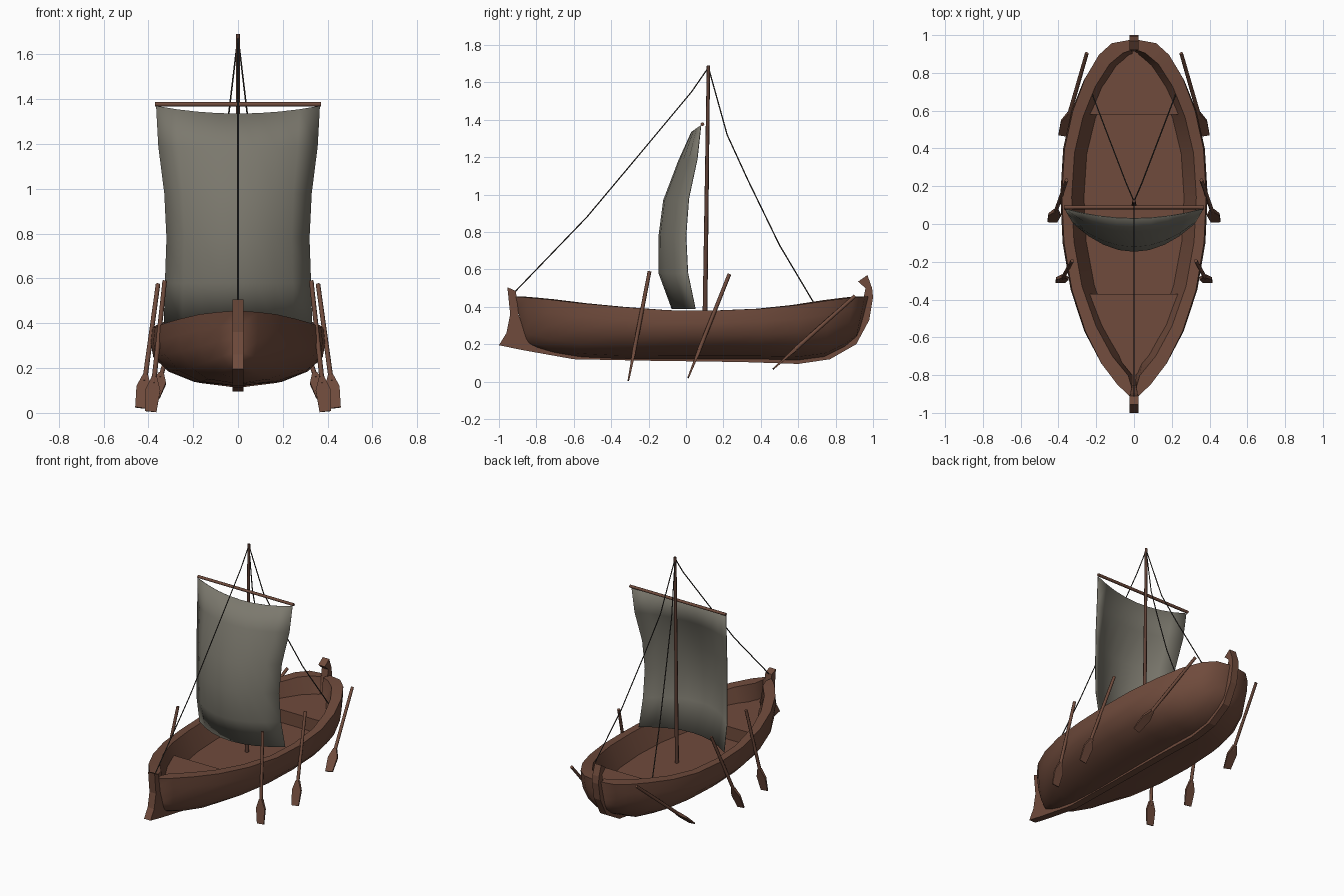
import bpy, bmesh, math
from mathutils import Vector

if "Cube" in bpy.data.objects:
    bpy.data.objects.remove(bpy.data.objects["Cube"])


def material(name, rgb):
    m = bpy.data.materials.new(name)
    m.diffuse_color = (*rgb, 1)
    m.use_nodes = True
    m.node_tree.nodes["Principled BSDF"].inputs["Base Color"].default_value = m.diffuse_color
    return m


WOOD = material("wood", (0.16, 0.07, 0.045))
DARK = material("dark_wood", (0.11, 0.05, 0.035))
CANVAS = material("canvas", (0.2, 0.19, 0.155))
ROPE = material("rope", (0.04, 0.035, 0.03))


def loft(name, rings, mat, closed=True, caps=True, smooth=None):
    """Skin a list of equal-length point rings."""
    bm = bmesh.new()
    rows = [[bm.verts.new(p) for p in r] for r in rings]
    n = len(rows[0])
    for a, b in zip(rows, rows[1:]):
        for i in range(n if closed else n - 1):
            j = (i + 1) % n
            bm.faces.new((a[i], a[j], b[j], b[i]))
    if caps:
        bm.faces.new(rows[0])
        bm.faces.new(rows[-1])
    bmesh.ops.recalc_face_normals(bm, faces=bm.faces)
    me = bpy.data.meshes.new(name)
    bm.to_mesh(me)
    bm.free()
    me.materials.append(mat)
    ob = bpy.data.objects.new(name, me)
    bpy.context.collection.objects.link(ob)
    if smooth:
        bpy.ops.object.select_all(action='DESELECT')
        ob.select_set(True)
        bpy.context.view_layer.objects.active = ob
        bpy.ops.object.shade_smooth_by_angle(angle=math.radians(smooth))
    return ob


def rod(name, points, r0, r1, mat, sides=8):
    """Round rod along a path, tapering from r0 to r1."""
    pts = [Vector(p) for p in points]
    d = (pts[-1] - pts[0]).normalized()
    u = d.orthogonal().normalized()
    v = d.cross(u)
    rings = []
    for k, p in enumerate(pts):
        r = r0 + (r1 - r0) * k / (len(pts) - 1)
        angles = [2 * math.pi * i / sides for i in range(sides)]
        rings.append([p + u * r * math.cos(a) + v * r * math.sin(a) for a in angles])
    return loft(name, rings, mat, smooth=50)


# Hull stations: keel y, keel z, sheer y, sheer z, half width
stations = [
    (-.86, .21, -.915, .455, .02), (-.82, .185, -.85, .45, .09),
    (-.72, .155, -.74, .44, .175), (-.57, .13, -.57, .42, .262),
    (-.35, .12, -.35, .40, .335), (-.1, .12, -.1, .382, .378),
    (.15, .12, .15, .38, .39), (.4, .118, .4, .39, .375),
    (.6, .112, .6, .41, .33), (.74, .13, .77, .435, .265),
    (.85, .185, .895, .45, .19), (.91, .235, .957, .455, .12),
    (.93, .275, .975, .455, .02)]
section = [(0, 0), (.5, .07), (.8, .25), (.97, .5), (1, .75), (.98, 1)]
FLOOR, DECK = .25, .34


def hull_ring(yk, zk, ys, zs, w):
    half = [(w * u, yk + (ys - yk) * v, zk + (zs - zk) * v) for u, v in section]
    rim = max(w - .06, .012)
    half.append((rim, ys * .945, zs))
    half.append((max(w - .125, .006), ys * .93, max(FLOOR, zk + .03)))
    mid = (0, ys * .93, max(FLOOR, zk + .03))
    return half + [mid] + [(-x, y, z) for x, y, z in reversed(half[1:])]


loft("hull", [hull_ring(*s) for s in stations], WOOD, smooth=40)


def half_width(y):
    for a, b in zip(stations, stations[1:]):
        if a[2] <= y <= b[2]:
            return a[4] + (b[4] - a[4]) * (y - a[2]) / (b[2] - a[2])


# Raised decks at bow and stern
def deck(name, ys):
    rings = []
    for y in ys:
        w = max(half_width(y / .94) - .08, .01)
        rings.append([(-w, y, FLOOR), (w, y, FLOOR), (w, y, DECK), (-w, y, DECK)])
    loft(name, rings, WOOD)


deck("bow_deck", (-.855, -.8, -.7, -.54, -.37))
deck("stern_deck", (.58, .73, .84, .9, .915))

# Keel with bow ram and curled sternpost: outer and inner edge points
keel = [
    (-.955, .505, -.91, .485), (-.94, .36, -.895, .36), (-.96, .26, -.86, .25),
    (-1, .195, -.82, .21), (-.88, .17, -.75, .18), (-.6, .12, -.57, .15),
    (-.2, .112, -.2, .14), (.3, .105, .3, .14), (.6, .095, .6, .13),
    (.77, .12, .74, .15), (.91, .2, .87, .24), (.98, .33, .92, .33),
    (1, .45, .95, .45), (.995, .5, .96, .5), (.97, .57, .92, .535)]
loft("keel", [[(-.025, a, b), (.025, a, b), (.025, c, d), (-.025, c, d)]
              for a, b, c, d in keel], WOOD)

# Mast and yard
rod("mast", [(0, .10, FLOOR), (0, .12, 1.69)], .013, .009, DARK)
rod("yard", [(-.37, .088, 1.377), (.37, .088, 1.377)], .01, .01, WOOD)

# Billowing sail: edge z, edge x, edge y, centre z, centre y
sail_rows = [
    (1.37, .365, .08, 1.335, .03), (1.19, .355, .06, 1.18, -.04),
    (.98, .328, .015, .97, -.12), (.78, .318, 0, .78, -.145),
    (.58, .325, .01, .58, -.145), (.39, .33, .05, .39, -.075)]
rings = []
for ze, x, ye, zc, yc in sail_rows:
    cols = [i / 4 for i in range(-4, 5)]
    rings.append([(x * s, yc + (ye - yc) * s * s, zc + (ze - zc) * s * s) for s in cols])
sail = loft("sail", rings, CANVAS, closed=False, caps=False, smooth=60)
thick = sail.modifiers.new("thickness", 'SOLIDIFY')
thick.thickness = .004
thick.offset = 0

# Rigging
rod("forestay", [(0, .12, 1.68), (0, .03, 1.55), (0, -.27, 1.19), (0, -.53, .88),
                 (0, -.915, .48)], .0035, .0035, ROPE, 6)
for side, label in ((1, "right"), (-1, "left")):
    path = [(0, .12, 1.68), (.043, .22, 1.32), (.085, .33, 1.08), (.15, .5, .73), (.222, .69, .41)]
    rod(label + "_backstay", [(side * x, y, z) for x, y, z in path], .0035, .0035, ROPE, 6)

# Oars: shaft plus flat blade, three each side
oars = [((.327, -.195, .59), (.39, -.308, .006)),
        ((.357, .232, .575), (.433, .012, .022)),
        ((.25, .903, .458), (.375, .468, .07))]
for side, label in ((1, "right"), (-1, "left")):
    for k, (top, tip) in enumerate(oars, 1):
        a = Vector((top[0] * side, *top[1:]))
        b = Vector((tip[0] * side, *tip[1:]))
        d = (b - a).normalized()
        wide = (Vector((1, 0, 0)) - d * d.x).normalized()
        flat = d.cross(wide)
        rod(f"{label}_oar_{k}_shaft", [a, b - d * .13], .01, .011, WOOD)
        blade = []
        for back, w, t in ((.16, .011, .01), (.10, .033, .007), (0, .026, .004)):
            c = b - d * back
            blade.append([c + wide * w * i + flat * t * j
                          for i, j in ((-1, -1), (1, -1), (1, 1), (-1, 1))])
        loft(f"{label}_oar_{k}_blade", blade, WOOD)
